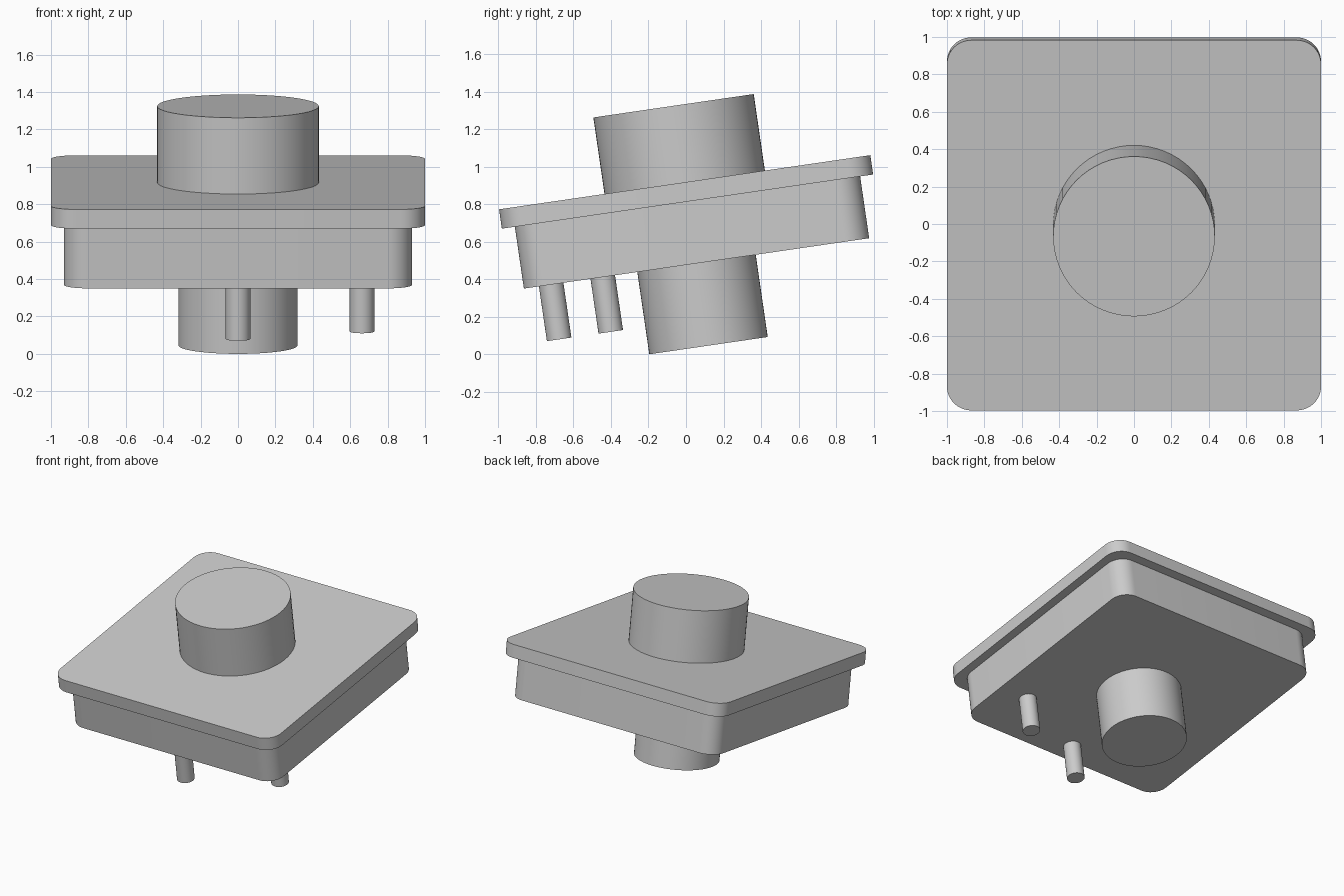
import bpy
import bmesh
from math import radians, sin, cos, pi
from mathutils import Matrix

cube = bpy.data.objects.get("Cube")
if cube:
    bpy.data.objects.remove(cube, do_unlink=True)

grey = bpy.data.materials.new("plain grey")
grey.use_nodes = True
colour = (0.6, 0.6, 0.6, 1)
grey.diffuse_color = colour
grey.node_tree.nodes["Principled BSDF"].inputs["Base Color"].default_value = colour

# The whole switch leans back; its origin is the middle of the plate's top face
TILT = Matrix.Translation((0, -0.007, 0.917)) @ Matrix.Rotation(radians(8.3), 4, "X")


def circle(radius, sides):
    return [(radius * cos(2 * pi * i / sides), radius * sin(2 * pi * i / sides))
            for i in range(sides)]


def rounded_square(half, radius, steps=12):
    points = []
    for corner, (sx, sy) in enumerate([(1, 1), (-1, 1), (-1, -1), (1, -1)]):
        for i in range(steps + 1):
            a = (corner + i / steps) * pi / 2
            points.append((sx * (half - radius) + radius * cos(a),
                           sy * (half - radius) + radius * sin(a)))
    return points


def extrude(name, outline, bottom, top, centre=(0, 0)):
    """Closed prism from an outline, placed in the tilted frame."""
    bm = bmesh.new()
    base = bm.faces.new([bm.verts.new((x + centre[0], y + centre[1], bottom))
                         for x, y in outline])
    result = bmesh.ops.extrude_face_region(bm, geom=[base], use_keep_orig=True)
    moved = [g for g in result["geom"] if isinstance(g, bmesh.types.BMVert)]
    bmesh.ops.translate(bm, verts=moved, vec=(0, 0, top - bottom))
    bmesh.ops.recalc_face_normals(bm, faces=bm.faces)
    mesh = bpy.data.meshes.new(name)
    bm.to_mesh(mesh)
    bm.free()
    mesh.materials.append(grey)
    obj = bpy.data.objects.new(name, mesh)
    obj.matrix_world = TILT
    bpy.context.collection.objects.link(obj)
    bpy.ops.object.select_all(action="DESELECT")
    obj.select_set(True)
    bpy.context.view_layer.objects.active = obj
    bpy.ops.object.shade_smooth_by_angle(angle=radians(30))
    return obj


# Housing
extrude("top_plate", rounded_square(1.0, 0.13), -0.104, 0)
extrude("body", rounded_square(0.93, 0.13), -0.437, -0.104)

# Round button above and post below
extrude("button", circle(0.432, 64), 0, 0.412)
extrude("centre_post", circle(0.319, 64), -0.88, -0.437)

# Contact pins
extrude("front_pin", circle(0.066, 32), -0.732, -0.437, (0, -0.783))
extrude("left_pin", circle(0.066, 32), -0.732, -0.437, (0.663, -0.505))
